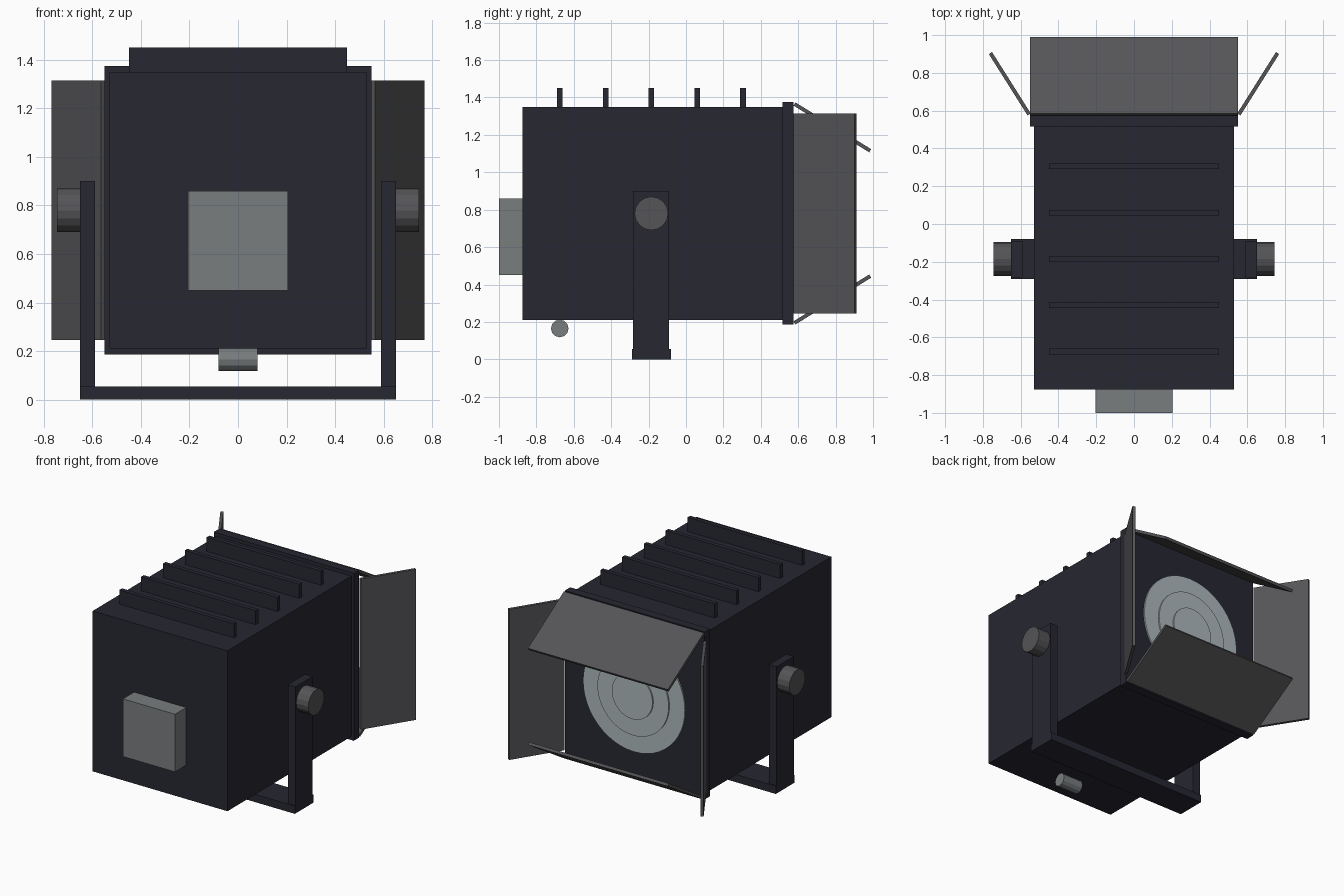
import bpy
from math import pi, atan2, hypot
from mathutils import Matrix

default = bpy.data.objects.get("Cube")
if default:
    bpy.data.objects.remove(default, do_unlink=True)


def make_material(name, rgb, roughness=0.6):
    m = bpy.data.materials.new(name)
    m.use_nodes = True
    m.diffuse_color = (*rgb, 1)
    shader = m.node_tree.nodes["Principled BSDF"]
    shader.inputs["Base Color"].default_value = (*rgb, 1)
    shader.inputs["Roughness"].default_value = roughness
    return m


HOUSING = make_material("dark housing", (0.02, 0.02, 0.032))
DOOR = make_material("charcoal metal", (0.09, 0.088, 0.095))
STEEL = make_material("grey steel", (0.19, 0.205, 0.21))
GLASS = make_material("pale glass", (0.42, 0.48, 0.5), 0.2)


def finish(name, mat):
    ob = bpy.context.object
    ob.name = ob.data.name = name
    ob.data.materials.append(mat)
    return ob


def box(name, lo, hi, mat):
    """Box between two opposite corners."""
    bpy.ops.mesh.primitive_cube_add(size=1)
    ob = finish(name, mat)
    centre = [(a + b) / 2 for a, b in zip(lo, hi)]
    size = [b - a for a, b in zip(lo, hi)]
    ob.data.transform(Matrix.Translation(centre) @ Matrix.Diagonal((*size, 1)))
    return ob


def cylinder(name, centre, radius, depth, axis, sides, mat):
    """Flat-sided cylinder along X or Y."""
    turn = Matrix.Rotation(pi / 2, 4, "Y" if axis == "X" else "X")
    bpy.ops.mesh.primitive_cylinder_add(vertices=sides, radius=radius, depth=depth)
    ob = finish(name, mat)
    ob.data.transform(Matrix.Translation(centre) @ turn)
    return ob


MID_Z = 0.78
PIVOT_Y = -0.185

# Housing, lens frame and cooling fins
box("housing", (-0.53, -0.875, 0.21), (0.53, 0.52, 1.35), HOUSING)
box("lens_frame", (-0.55, 0.515, 0.185), (0.55, 0.575, 1.375), HOUSING)
for i in range(5):
    y = -0.675 + i * 0.245
    box(f"cooling_fin_{i + 1}", (-0.45, y - 0.015, 1.34), (0.45, y + 0.015, 1.45), HOUSING)

# Stepped lens
for i, radius in enumerate((0.4, 0.28, 0.16)):
    cylinder(f"lens_step_{i + 1}", (0, 0.57 + i * 0.01, MID_Z), radius, 0.03, "Y", 48, GLASS)

# Rear connector box and focus knob under the housing
box("connector_box", (-0.205, -1, 0.45), (0.205, -0.87, 0.86), STEEL)
cylinder("focus_knob", (0, -0.675, 0.165), 0.047, 0.16, "X", 12, STEEL)

# Yoke with a tilt knob on each arm
box("yoke_base", (-0.65, -0.29, 0), (0.65, -0.08, 0.055), HOUSING)
for side, s in (("left", 1), ("right", -1)):
    xs = sorted((s * 0.59, s * 0.65))
    box(f"yoke_arm_{side}", (xs[0], -0.283, 0), (xs[1], -0.09, 0.9), HOUSING)
    cylinder(f"tilt_knob_{side}", (s * 0.695, PIVOT_Y, MID_Z), 0.09, 0.1, "X", 16, DOOR)


# Barn doors: flat panels swung about a hinge on the lens frame
def barn_door(name, roll, reach, hinge, out, forward, half_width):
    ob = box(name, (-half_width, 0, -0.01), (half_width, reach, 0.01), DOOR)
    swing = Matrix.Rotation(atan2(out, forward), 4, "X")
    place = Matrix.Translation((0, 0.58, MID_Z)) @ Matrix.Rotation(roll, 4, "Y")
    ob.data.transform(place @ Matrix.Translation((0, 0, hinge)) @ swing)


for name, roll in (("top", 0), ("bottom", pi)):
    barn_door(f"barn_door_{name}", roll, hypot(0.405, 0.25), 0.585, -0.25, 0.405, 0.55)
for name, roll in (("left", pi / 2), ("right", -pi / 2)):
    barn_door(f"barn_door_{name}", roll, hypot(0.325, 0.205), 0.555, 0.205, 0.325, 0.535)
